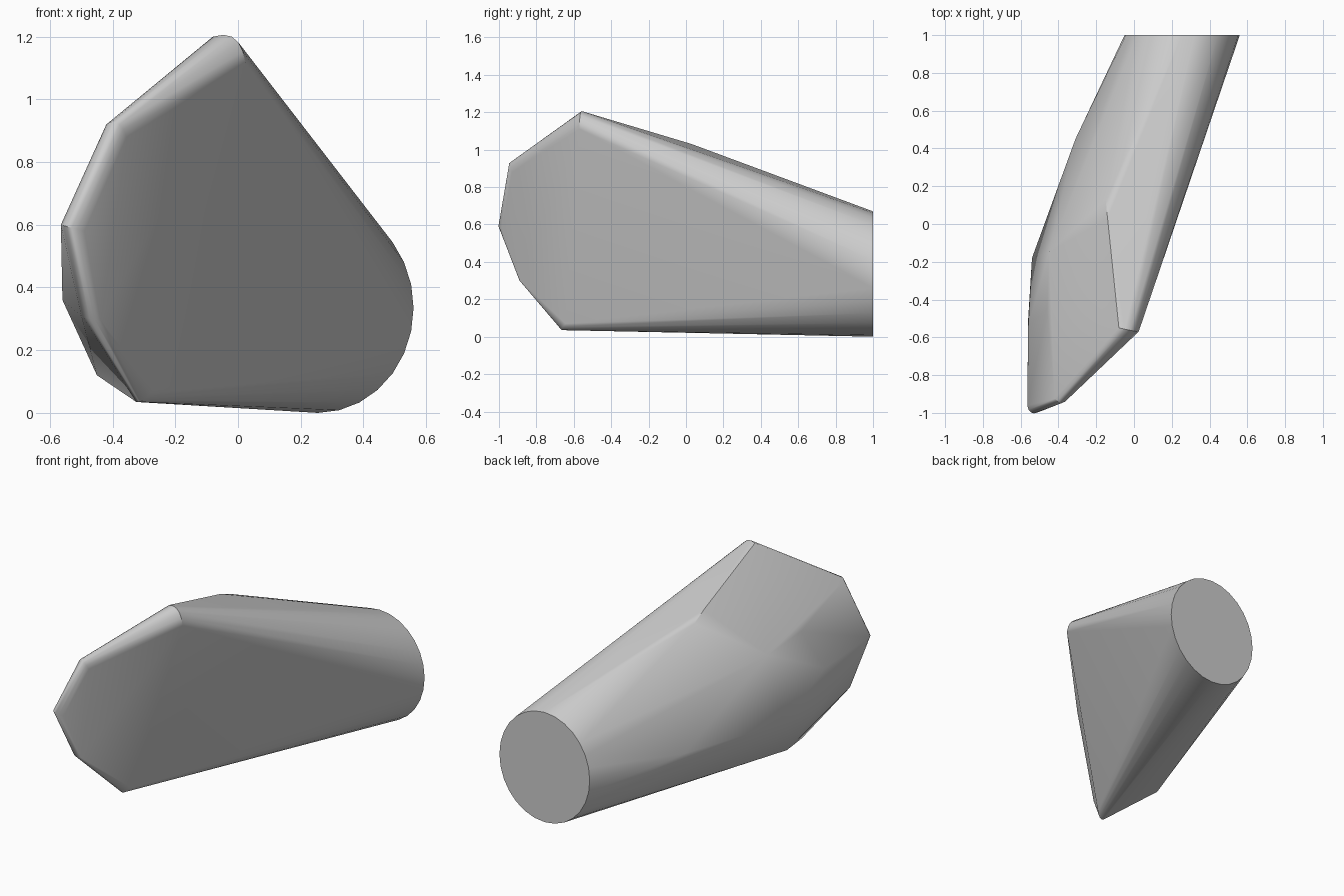
import bpy, bmesh, math
from mathutils import Vector

cube = bpy.data.objects.get("Cube")
if cube:
    bpy.data.objects.remove(cube, do_unlink=True)

grey = bpy.data.materials.new("plain grey")
grey.use_nodes = True
grey.diffuse_color = (0.6, 0.6, 0.6, 1)
grey.node_tree.nodes["Principled BSDF"].inputs["Base Color"].default_value = (0.6, 0.6, 0.6, 1)


def rounded(front, apex, back, steps=5):
    """Arc that rounds one rim corner from the front face to the side."""
    f, a, b = Vector(front), Vector(apex), Vector(back)
    return [f * (1 - t) ** 2 + a * 2 * t * (1 - t) + b * t * t
            for t in (i / steps for i in range(steps + 1))]


# Rim corners of the front face: inner edge, rounding apex, outer edge
rim = [
    ((0.025, -0.57, 1.11), (0.01, -0.57, 1.23), (-0.08, -0.55, 1.20)),
    ((-0.355, -0.93, 0.88), (-0.38, -0.965, 0.95), (-0.42, -0.925, 0.92)),
    ((-0.49, -0.985, 0.58), (-0.55, -1.03, 0.595), (-0.565, -0.96, 0.60)),
    ((-0.44, -0.885, 0.30), (-0.49, -0.905, 0.30), (-0.50, -0.86, 0.31)),
    ((-0.27, -0.645, 0.07), (-0.32, -0.69, 0.02), (-0.33, -0.64, 0.04)),
]
points = [p for corner in rim for p in rounded(*corner)]

# Shoulders on the back of the body
points += [Vector(p) for p in (
    (-0.14, 0.03, 1.03), (-0.15, 0.13, 0.99), (-0.46, -0.45, 0.80),
    (-0.45, -0.15, 0.77), (-0.56, -0.54, 0.57), (-0.56, -0.50, 0.36),
    (-0.54, -0.18, 0.37), (-0.45, -0.33, 0.12), (-0.31, 0.45, 0.36))]

# Round flat end
SIDES = 28
for i in range(SIDES):
    a = 2 * math.pi * i / SIDES
    points.append(Vector((0.255 + 0.305 * math.cos(a), 1, 0.335 + 0.335 * math.sin(a))))

# Skin everything into one tapered body
bm = bmesh.new()
for p in points:
    bm.verts.new(p)
hull = bmesh.ops.convex_hull(bm, input=bm.verts)
bmesh.ops.delete(bm, geom=[v for v in bm.verts if not v.link_faces], context="VERTS")
bmesh.ops.dissolve_limit(bm, angle_limit=math.radians(0.5), verts=bm.verts, edges=bm.edges)
bmesh.ops.recalc_face_normals(bm, faces=bm.faces)
mesh = bpy.data.meshes.new("tapered_body")
bm.to_mesh(mesh)
bm.free()
body = bpy.data.objects.new("tapered_body", mesh)
bpy.context.collection.objects.link(body)
mesh.materials.append(grey)

# Soft shading with a crisp flat end
bpy.ops.object.select_all(action="DESELECT")
body.select_set(True)
bpy.context.view_layer.objects.active = body
bpy.ops.object.shade_smooth_by_angle(angle=math.radians(35))
weighted = body.modifiers.new("weighted_normals", "WEIGHTED_NORMAL")
weighted.keep_sharp = True
